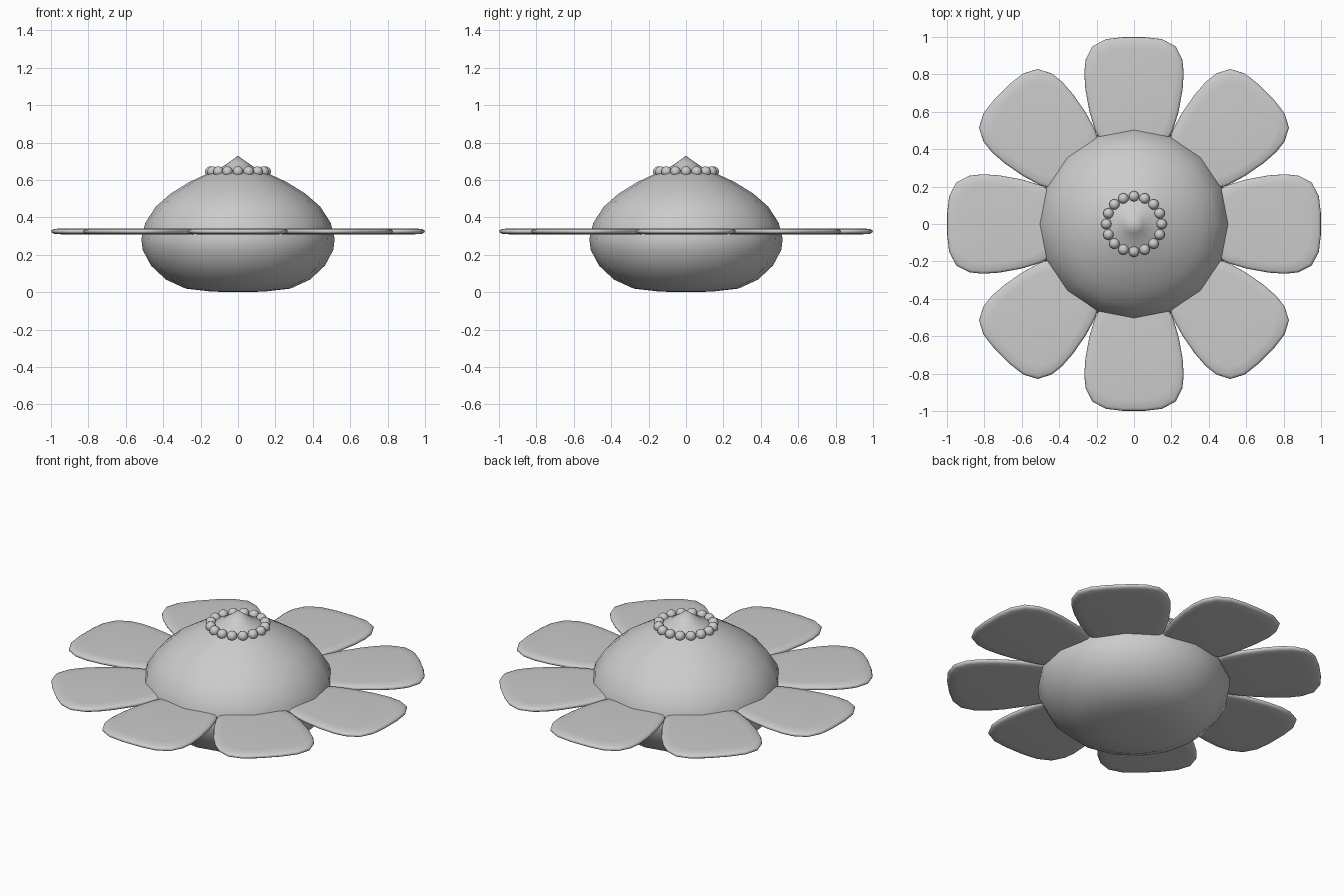
import bpy, bmesh, math
from mathutils import Matrix

if "Cube" in bpy.data.objects:
    bpy.data.objects.remove(bpy.data.objects["Cube"])


def add_object(name, bm):
    bmesh.ops.recalc_face_normals(bm, faces=bm.faces[:])
    mesh = bpy.data.meshes.new(name)
    bm.to_mesh(mesh)
    bm.free()
    ob = bpy.data.objects.new(name, mesh)
    bpy.context.collection.objects.link(ob)
    for p in mesh.polygons:
        p.use_smooth = True
    return ob


def lathe(name, profile, sides):
    bm = bmesh.new()
    vs = [bm.verts.new((r, 0, z)) for r, z in profile]
    es = [bm.edges.new(p) for p in zip(vs, vs[1:])]
    bmesh.ops.spin(bm, geom=vs + es, cent=(0, 0, 0), axis=(0, 0, 1),
                   angle=math.tau, steps=sides, use_duplicate=False)
    bmesh.ops.remove_doubles(bm, verts=bm.verts[:], dist=0.0005)
    return add_object(name, bm)


# Rounded bulb body with a pointed top
lathe("body", [(0, 0.003), (0.14, 0.006), (0.28, 0.022), (0.385, 0.07),
               (0.465, 0.145), (0.51, 0.23), (0.517, 0.29), (0.495, 0.375),
               (0.44, 0.46), (0.36, 0.53), (0.26, 0.592), (0.165, 0.636),
               (0.10, 0.662), (0.05, 0.696), (0, 0.733)], 16)

# Eight flat petals: half outline mirrored, pillowed edges
half = [(0.10, 0.40), (0.17, 0.43), (0.208, 0.50), (0.238, 0.60),
        (0.26, 0.72), (0.266, 0.81), (0.258, 0.88), (0.222, 0.95),
        (0.15, 0.988), (0.06, 0.999)]
outline = half + [(-x, y) for x, y in reversed(half)]
# Each ring: scale about the petal centre, height
rings = [(0.80, 0.309), (0.95, 0.312), (0.99, 0.318), (1.0, 0.325),
         (0.99, 0.332), (0.95, 0.338), (0.80, 0.341)]
for i in range(8):
    bm = bmesh.new()
    loops = [[bm.verts.new((x * s, 0.70 + (y - 0.70) * s, z))
              for x, y in outline] for s, z in rings]
    n = len(outline)
    for a, b in zip(loops, loops[1:]):
        for k in range(n):
            m = (k + 1) % n
            bm.faces.new((a[k], a[m], b[m], b[k]))
    bm.faces.new(loops[0][::-1])
    bm.faces.new(loops[-1])
    bmesh.ops.rotate(bm, verts=bm.verts[:], cent=(0, 0, 0),
                     matrix=Matrix.Rotation(i * math.tau / 8, 3, 'Z'))
    add_object(f"petal_{i + 1}", bm)

# Ring of beads around the tip
bm = bmesh.new()
for i in range(16):
    a = i * math.tau / 16
    bmesh.ops.create_uvsphere(
        bm, u_segments=16, v_segments=10, radius=0.028,
        matrix=Matrix.Translation((0.148 * math.cos(a), 0.148 * math.sin(a), 0.645)))
add_object("bead_ring", bm)

# The body underside rests on the ground
bpy.data.objects["body"].location.z = -0.003
